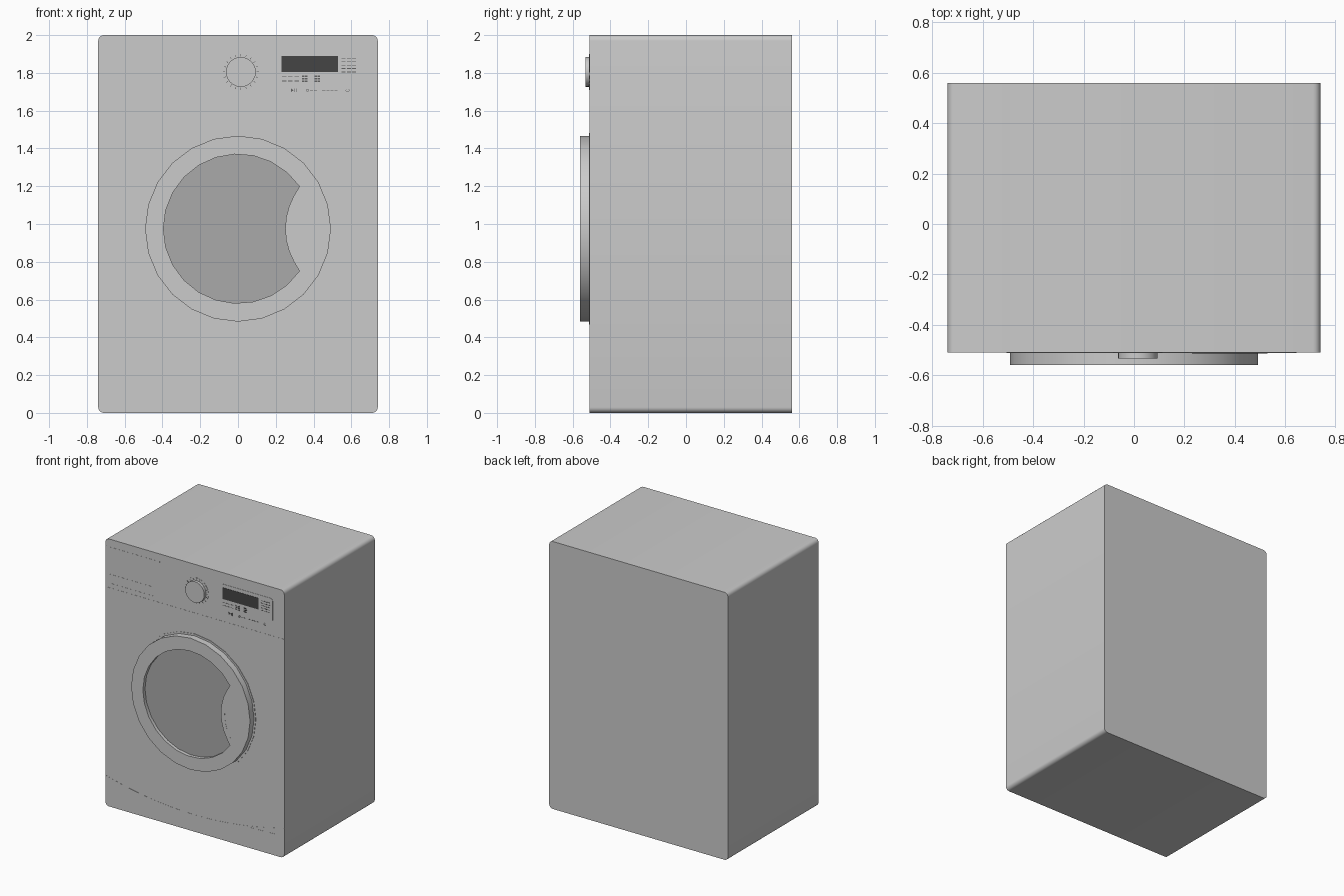
import bpy, bmesh
from math import sin, cos, pi, radians
from mathutils import Vector

if "Cube" in bpy.data.objects:
    bpy.data.objects.remove(bpy.data.objects["Cube"])

FRONT = -0.51          # y of the cabinet front
EPS = 0.001


def grey(name, v):
    m = bpy.data.materials.new(name)
    m.diffuse_color = (v, v, v, 1)
    m.use_nodes = True
    m.node_tree.nodes["Principled BSDF"].inputs["Base Color"].default_value = m.diffuse_color
    return m


TRIM, GLASS, SCREEN, INK = (grey("trim", 0.62), grey("glass", 0.40),
                            grey("screen", 0.06), grey("ink", 0.12))


# --- outline helpers, all in the x-z plane ---
def arc(cx, cz, r, a0, a1, n):
    return [(cx + r * cos(radians(a0 + (a1 - a0) * i / n)),
             cz + r * sin(radians(a0 + (a1 - a0) * i / n))) for i in range(n + 1)]


def circle(cx, cz, r, n=24):
    return arc(cx, cz, r, 0, 360, n)[:-1]


def rect(x0, x1, z0, z1):
    return [(x0, z0), (x1, z0), (x1, z1), (x0, z1)]


def round_rect(x0, x1, z0, z1, r, n=5):
    return (arc(x1 - r, z1 - r, r, 0, 90, n) + arc(x0 + r, z1 - r, r, 90, 180, n) +
            arc(x0 + r, z0 + r, r, 180, 270, n) + arc(x1 - r, z0 + r, r, 270, 360, n))


def ribbon(points, w=0.006):
    p = [Vector(q) for q in points]
    left, right = [], []
    for i, q in enumerate(p):
        t = (p[min(i + 1, len(p) - 1)] - p[max(i - 1, 0)]).normalized() * w / 2
        left.append((q.x - t.y, q.y + t.x))
        right.append((q.x + t.y, q.y - t.x))
    return left + right[::-1]


# Filled outline (inner loops become holes) extruded between two y depths
def plate(name, loops, y_front, y_back, mat=None):
    cu = bpy.data.curves.new(name, 'CURVE')
    cu.dimensions, cu.fill_mode = '2D', 'BOTH'
    cu.extrude = (y_back - y_front) / 2
    for loop in loops:
        s = cu.splines.new('POLY')
        s.points.add(len(loop) - 1)
        for pt, (x, z) in zip(s.points, loop):
            pt.co = (x, z, 0, 1)
        s.use_cyclic_u = True
    ob = bpy.data.objects.new(name, cu)
    bpy.context.collection.objects.link(ob)
    ob.rotation_euler.x = pi / 2
    ob.location.y = (y_front + y_back) / 2
    bpy.ops.object.select_all(action='DESELECT')
    ob.select_set(True)
    bpy.context.view_layer.objects.active = ob
    bpy.ops.object.convert(target='MESH')
    ob = bpy.context.object
    bm = bmesh.new()
    bm.from_mesh(ob.data)
    bmesh.ops.remove_doubles(bm, verts=bm.verts, dist=1e-5)
    bmesh.ops.recalc_face_normals(bm, faces=bm.faces)
    bm.to_mesh(ob.data)
    bm.free()
    bpy.ops.object.shade_smooth_by_angle(angle=radians(35))
    ob.data.materials.clear()
    if mat:
        ob.data.materials.append(mat)
    return ob


# Cabinet
plate("cabinet", [round_rect(-0.74, 0.74, 0, 2, 0.03)], FRONT, 0.56)

# Front seams: control fascia, detergent drawer, curved kick panel, filter hatch
Y = FRONT - EPS
plate("fascia_seam", [ribbon([(-0.74, 1.635), (0.74, 1.635)], 0.004)], Y, FRONT)
plate("fascia_top_line", [ribbon([(-0.74, 1.94), (-0.29, 1.94)], 0.004)], Y, FRONT)
plate("drawer_seams", [ribbon([(-0.71, 1.737), (-0.342, 1.737)], 0.004),
                       ribbon([(-0.71, 1.67), (-0.342, 1.67)], 0.004),
                       ribbon([(-0.34, 1.74), (-0.34, 1.64)], 0.004)], Y, FRONT)
kick = [(x, 0.125 + 0.1 * (x / 0.74) ** 2) for x in [-0.74 + 1.48 * i / 20 for i in range(21)]]
plate("kick_panel_seam", [ribbon(kick, 0.004)], Y, FRONT)
plate("filter_hatch_line", [ribbon([(0.46, 0.153), (0.69, 0.16)], 0.004)], Y, FRONT)

# Door: shadow gasket, thick frame with crescent grip, recessed glass
DZ = 0.975
window = arc(0, DZ, 0.395, 34.5, 325.5, 20) + arc(0.606, DZ, 0.356, 219.2, 140.8, 8)[1:-1]
plate("door_gasket", [circle(0, DZ, 0.506), circle(0, DZ, 0.47)], FRONT - 0.003, FRONT, TRIM)
plate("door_frame", [circle(0, DZ, 0.492), window], -0.56, FRONT)
plate("door_glass", [circle(0, DZ, 0.42)], -0.535, FRONT, GLASS)
plate("grip_line", [ribbon(arc(0.606, DZ, 0.325, 147, 213, 10), 0.003)], -0.5605, -0.555)

# Program knob with collar and tick marks
KX, KZ = 0.015, 1.805
plate("knob_collar", [circle(KX, KZ, 0.099, 32)], FRONT - 0.002, FRONT, TRIM)
ticks = []
for i in range(20):
    a = 2 * pi * i / 20
    ticks.append(ribbon([(KX + r * cos(a), KZ + r * sin(a)) for r in (0.083, 0.095)], 0.003))
plate("knob_ticks", ticks, FRONT - 0.003, FRONT, INK)
plate("knob", [circle(KX, KZ, 0.079)], -0.533, FRONT)

# Display panel with screen, indicator marks and buttons
plate("display_panel", [round_rect(0.21, 0.645, 1.735, 1.915, 0.02)], FRONT - 0.002, FRONT, TRIM)
plate("display_screen", [rect(0.23, 0.53, 1.805, 1.89)], FRONT - 0.004, FRONT, SCREEN)
marks = []
for row in range(5):
    z = 1.877 - row * 0.018
    for x in (0.548, 0.576, 0.604):
        marks.append(rect(x, x + 0.021, z - 0.002, z + 0.002))
for z in (1.779, 1.757):
    for x in (0.232, 0.265, 0.298):
        marks.append(rect(x, x + 0.024, z - 0.002, z + 0.002))
plate("indicator_marks", marks, FRONT - 0.003, FRONT, INK)
buttons = [rect(x, x + 0.014, z, z + 0.008)
           for x in (0.338, 0.355, 0.405, 0.420) for z in (1.752, 1.765, 1.778)]
plate("panel_buttons", buttons, FRONT - 0.003, FRONT, INK)

# Symbols under the panel: start/pause, two option bars, power
Z = 1.708
plate("start_pause_symbol", [[(0.28, Z - 0.01), (0.295, Z), (0.28, Z + 0.01)],
                             rect(0.298, 0.302, Z - 0.01, Z + 0.01),
                             rect(0.306, 0.31, Z - 0.01, Z + 0.01)], Y, FRONT, INK)
plate("option_bars", [circle(0.368, Z, 0.008, 12), circle(0.368, Z, 0.005, 12)] +
      [rect(x, x + 0.016, Z - 0.002, Z + 0.002)
       for x in (0.382, 0.402, 0.446, 0.468, 0.490, 0.512)], Y, FRONT, INK)
plate("power_symbol", [ribbon(arc(0.58, Z, 0.009, 120, 420, 12), 0.002),
                       rect(0.579, 0.581, Z, Z + 0.011)], Y, FRONT, INK)
